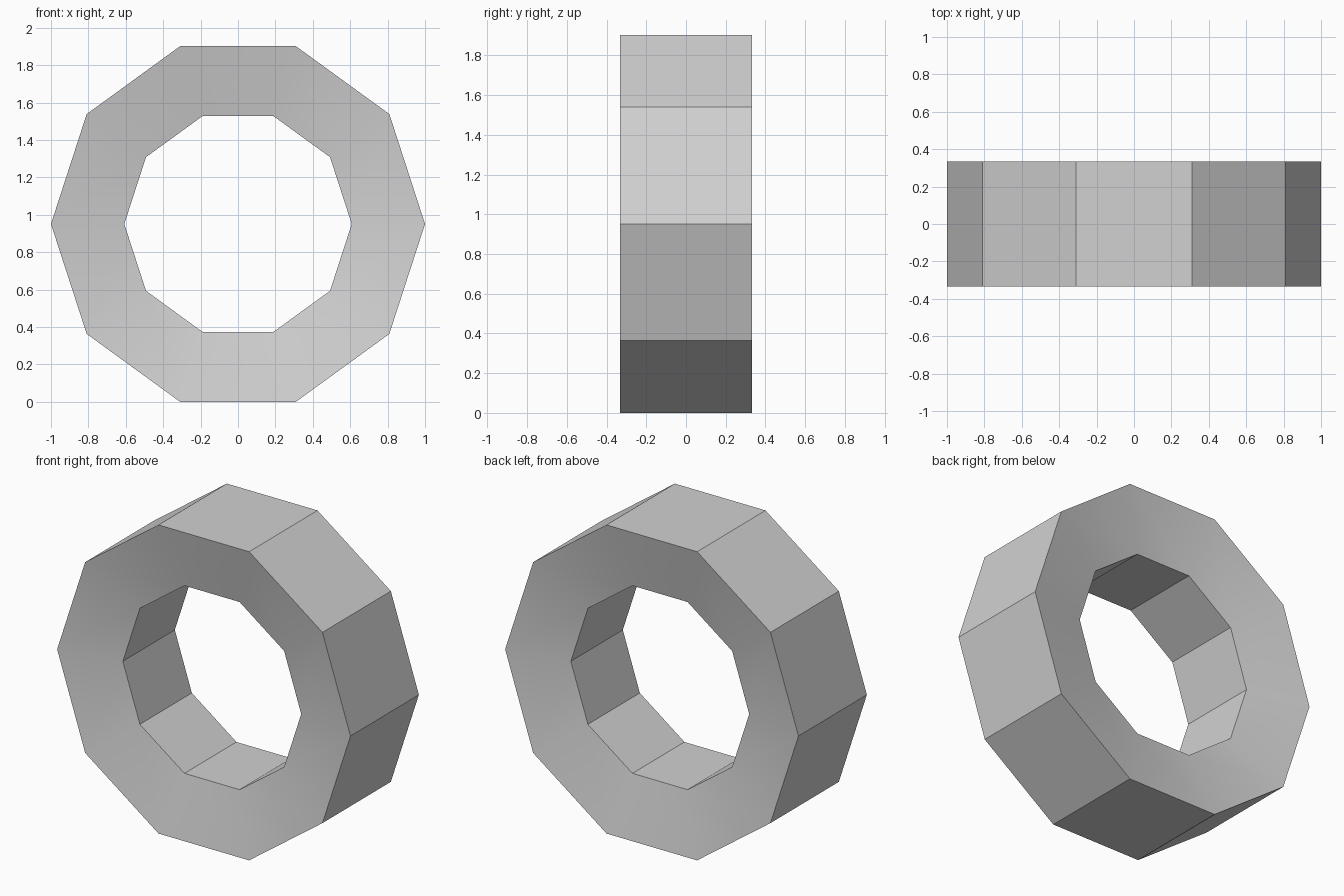
import bpy
import bmesh
from math import sin, cos, pi, radians

if "Cube" in bpy.data.objects:
    bpy.data.objects.remove(bpy.data.objects["Cube"], do_unlink=True)

SIDES = 10
OUTER, INNER = 1.0, 0.608          # corner radii
RIM_Y, BORE_Y = 0.333, 0.253       # half widths: the side walls dish inward
CENTRE_Z = OUTER * cos(pi / SIDES)  # stands on a flat facet

grey = bpy.data.materials.new("light grey")
grey.use_nodes = True
grey.diffuse_color = (0.64, 0.64, 0.64, 1)
grey.node_tree.nodes["Principled BSDF"].inputs["Base Color"].default_value = grey.diffuse_color

# Cross-section (radius, y) swept around the y axis
profile = [(OUTER, -RIM_Y), (OUTER, RIM_Y), (INNER, BORE_Y), (INNER, -BORE_Y)]
bm = bmesh.new()
rings = []
for i in range(SIDES):
    a = 2 * pi * i / SIDES
    rings.append([bm.verts.new((r * cos(a), y, CENTRE_Z + r * sin(a))) for r, y in profile])
for i, ring in enumerate(rings):
    following = rings[(i + 1) % SIDES]
    for j in range(len(profile)):
        k = (j + 1) % len(profile)
        bm.faces.new((ring[j], ring[k], following[k], following[j]))
bmesh.ops.recalc_face_normals(bm, faces=bm.faces)

mesh = bpy.data.meshes.new("ring")
bm.to_mesh(mesh)
bm.free()
mesh.materials.append(grey)
ring_object = bpy.data.objects.new("ring", mesh)
bpy.context.collection.objects.link(ring_object)

# Soft side walls, crisp tread and bore facets
bpy.ops.object.select_all(action="DESELECT")
ring_object.select_set(True)
bpy.context.view_layer.objects.active = ring_object
bpy.ops.object.shade_smooth_by_angle(angle=radians(30))
